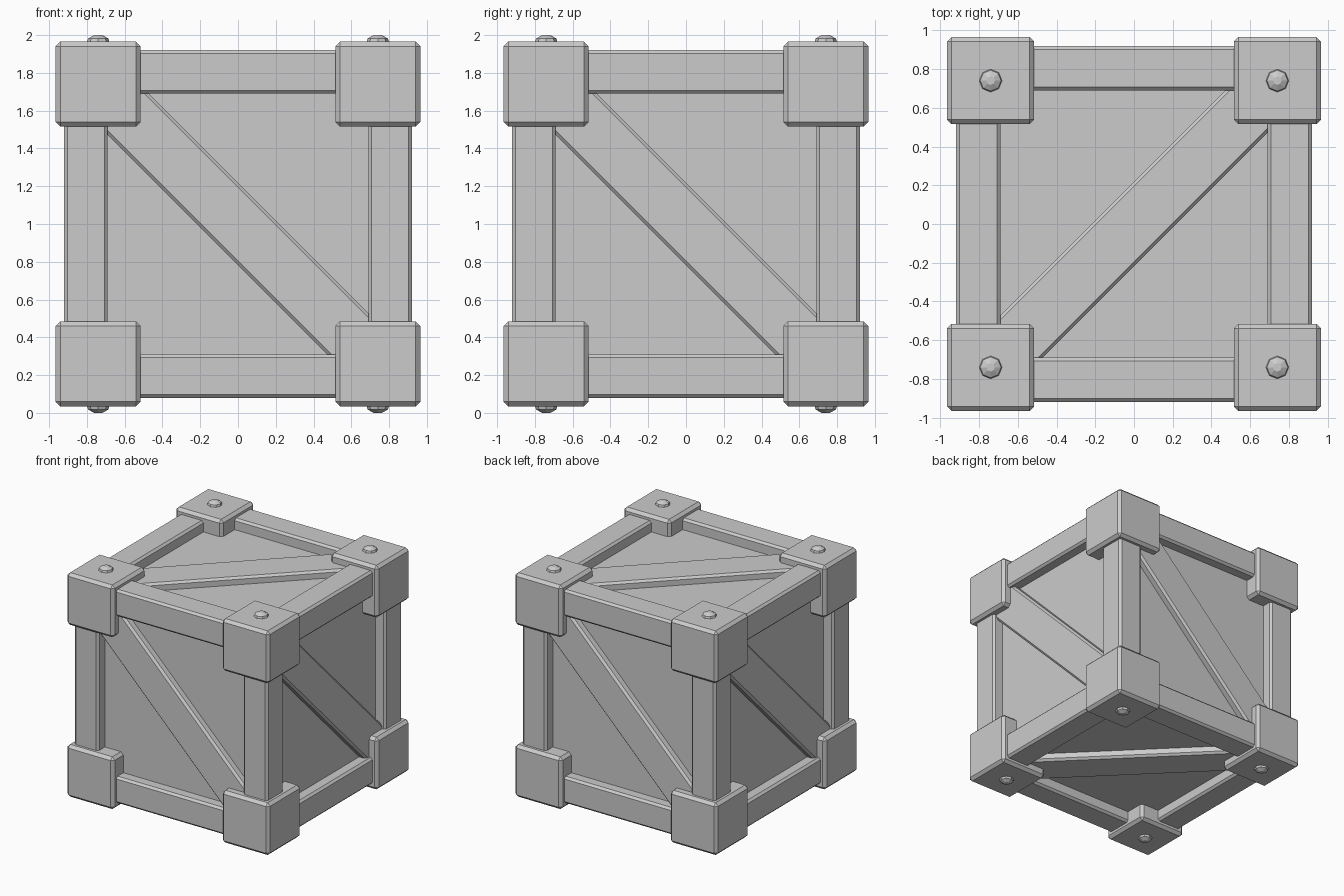
import bpy
from math import radians
from mathutils import Matrix, Vector

default = bpy.data.objects.get("Cube")
if default:
    bpy.data.objects.remove(default, do_unlink=True)

grey = bpy.data.materials.new("plain grey")
grey.use_nodes = True
colour = (0.6, 0.6, 0.6, 1)
grey.diffuse_color = colour
grey.node_tree.nodes["Principled BSDF"].inputs["Base Color"].default_value = colour

LIFT = Matrix.Translation((0, 0, 1))   # parts are laid out around the crate's middle
CORNER, BEAM = 0.74, 0.805             # centre offsets of corner blocks and beams
SIGNS = (-1, 1)


def finish(obj, name, chamfer=0):
    obj.name = name
    obj.data.materials.append(grey)
    if chamfer:
        mod = obj.modifiers.new("chamfer", "BEVEL")
        mod.width = chamfer
        mod.segments = 1
    return obj


def box(name, size, matrix, chamfer=0):
    bpy.ops.mesh.primitive_cube_add(size=1)
    obj = bpy.context.object
    obj.data.transform(Matrix.Diagonal((*size, 1)))
    obj.matrix_world = LIFT @ matrix
    return finish(obj, name, chamfer)


def bolt(name, x, y, side):
    # Eight-sided domed head made of two stacked tapered rings
    for part, r1, r2, low, high in (("rim", 0.062, 0.054, 0.955, 0.982),
                                    ("dome", 0.054, 0.022, 0.982, 1.0)):
        bpy.ops.mesh.primitive_cone_add(vertices=8, radius1=r1, radius2=r2,
                                        depth=high - low)
        obj = bpy.context.object
        flip = Matrix.Rotation(radians(180 if side < 0 else 0), 4, "X")
        place = Matrix.Translation((x, y, side * (low + high) / 2))
        obj.matrix_world = LIFT @ place @ flip
        finish(obj, f"{name}_{part}")


# Inner box that forms the recessed panels
box("inner_panels", (1.65, 1.65, 1.65), Matrix())

# Corner blocks with bolts on the top and bottom
for x in SIGNS:
    for y in SIGNS:
        for z in SIGNS:
            spot = Vector((x, y, z)) * CORNER
            box("corner_block", (0.45, 0.45, 0.45), Matrix.Translation(spot), 0.024)
            bolt("bolt", spot.x, spot.y, z)

# Twelve edge beams, four along each axis
for axis in range(3):
    for a in SIGNS:
        for b in SIGNS:
            spot = [a * BEAM, b * BEAM]
            spot.insert(axis, 0)
            size = [0.23, 0.23]
            size.insert(axis, 1.4)
            box("edge_beam", size, Matrix.Translation(spot), 0.018)

# One diagonal brace on every face
brace = Matrix.Translation((0, -0.835, 0)) @ Matrix.Rotation(radians(45), 4, "Y")
quarter = Matrix.Rotation(radians(90), 4, "Z")
turns = [Matrix.Rotation(radians(90 * k), 4, "Z") for k in range(4)]
turns += [quarter @ Matrix.Rotation(radians(90 * s), 4, "X") for s in SIGNS]
for turn in turns:
    box("diagonal_brace", (2.0, 0.11, 0.31), turn @ brace, 0.018)
